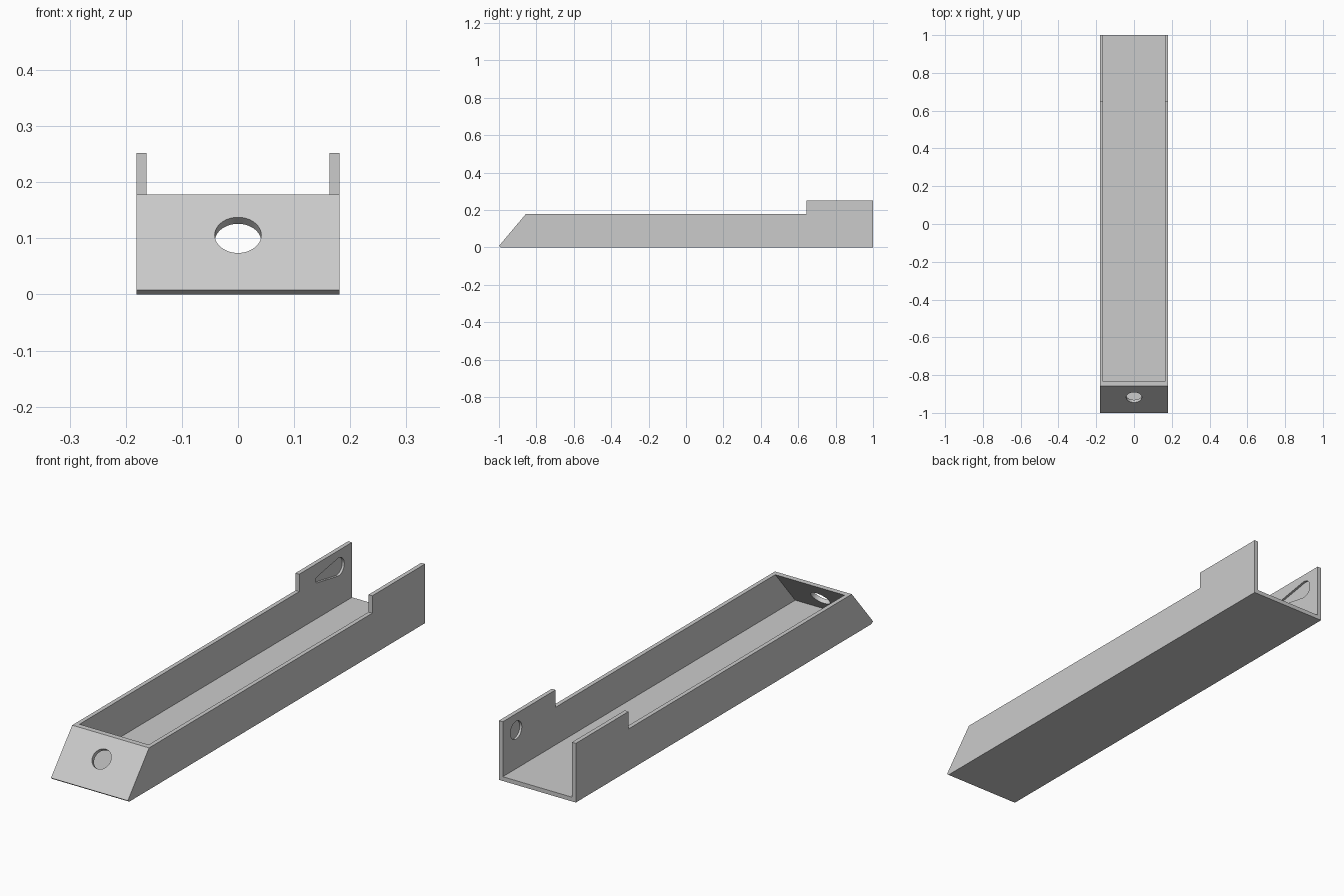
import bpy, bmesh, math
from mathutils import Matrix, Vector

cube = bpy.data.objects.get("Cube")
if cube:
    bpy.data.objects.remove(cube, do_unlink=True)

HALF_W, WALL = 0.181, 0.018
RIM, EAR, EAR_Y = 0.178, 0.252, 0.645
SLOPE = math.radians(50)

grey = bpy.data.materials.new("plain_grey")
grey.use_nodes = True
colour = (0.6, 0.6, 0.6, 1)
grey.diffuse_color = colour
grey.node_tree.nodes["Principled BSDF"].inputs["Base Color"].default_value = colour


def prism(name, profile, x0, x1):
    """Extrude a (y, z) outline from x0 to x1."""
    bm = bmesh.new()
    face = bm.faces.new([bm.verts.new((x0, y, z)) for y, z in profile])
    out = bmesh.ops.extrude_face_region(bm, geom=[face])
    moved = [v for v in out["geom"] if isinstance(v, bmesh.types.BMVert)]
    bmesh.ops.translate(bm, verts=moved, vec=(x1 - x0, 0, 0))
    bmesh.ops.recalc_face_normals(bm, faces=bm.faces)
    return finish(name, bm)


def finish(name, bm):
    mesh = bpy.data.meshes.new(name)
    bm.to_mesh(mesh)
    bm.free()
    mesh.materials.append(grey)
    obj = bpy.data.objects.new(name, mesh)
    bpy.context.collection.objects.link(obj)
    return obj


def cut(target, cutter):
    """Subtract the cutter for good, then discard it."""
    cutter.hide_render = True
    mod = target.modifiers.new("cut", "BOOLEAN")
    mod.operation, mod.solver, mod.object = "DIFFERENCE", "EXACT", cutter
    bpy.context.view_layer.objects.active = target
    bpy.ops.object.modifier_apply(modifier=mod.name)
    bpy.data.objects.remove(cutter, do_unlink=True)


def arc(y, z, r, start, end, steps):
    angles = [start + (end - start) * i / steps for i in range(steps + 1)]
    return [(y + r * math.cos(a), z + r * math.sin(a)) for a in angles]


# Channel body: side outline with sloped nose and raised rear ears
channel = prism("channel_tray", [
    (-0.99, 0), (1, 0), (1, EAR), (EAR_Y, EAR), (EAR_Y, RIM),
    (-0.857, RIM), (-1, 0.008)], -HALF_W, HALF_W)

# Hollow, open at the top and rear, with its front parallel to the nose
inner_y = -0.857 + WALL / math.sin(SLOPE)
run = 1 / math.tan(SLOPE)
top = 0.4
cut(channel, prism("hollow_cutter", [
    (inner_y - (RIM - WALL) * run, WALL), (1.2, WALL), (1.2, top),
    (inner_y + (top - RIM) * run, top)], WALL - HALF_W, HALF_W - WALL))

# Round hole square to the sloped nose
bm = bmesh.new()
bmesh.ops.create_cone(bm, cap_ends=True, segments=48, radius1=0.0415,
                      radius2=0.0415, depth=0.08)
normal = Vector((0, -math.sin(SLOPE), math.cos(SLOPE)))
turn = normal.to_track_quat("Z", "Y").to_matrix().to_4x4()
bm.transform(Matrix.Translation((0, -0.917, 0.105)) @ turn)
cut(channel, finish("nose_hole_cutter", bm))

# Blind pockets on the inner faces of the ears: round on one, tapered on the other
PY, PZ, BIG, SMALL, TIP_Y = 0.91, 0.182, 0.038, 0.013, 0.768
inside, depth = HALF_W - WALL, 0.01
cut(channel, prism("round_pocket_cutter",
                   arc(PY, PZ, BIG, 0, math.tau * 47 / 48, 47),
                   inside - 0.02, inside + depth))
lean = math.acos((BIG - SMALL) / (PY - TIP_Y))
tangent = math.pi - lean
teardrop = (arc(PY, PZ, BIG, -tangent, tangent, 32)
            + arc(TIP_Y, PZ, SMALL, tangent, math.tau - tangent, 16))
cut(channel, prism("tapered_pocket_cutter", teardrop,
                   -inside - depth, -inside + 0.02))

# Smooth the curved walls only
bpy.ops.object.select_all(action="DESELECT")
channel.select_set(True)
bpy.context.view_layer.objects.active = channel
bpy.ops.object.shade_smooth_by_angle(angle=math.radians(30))
